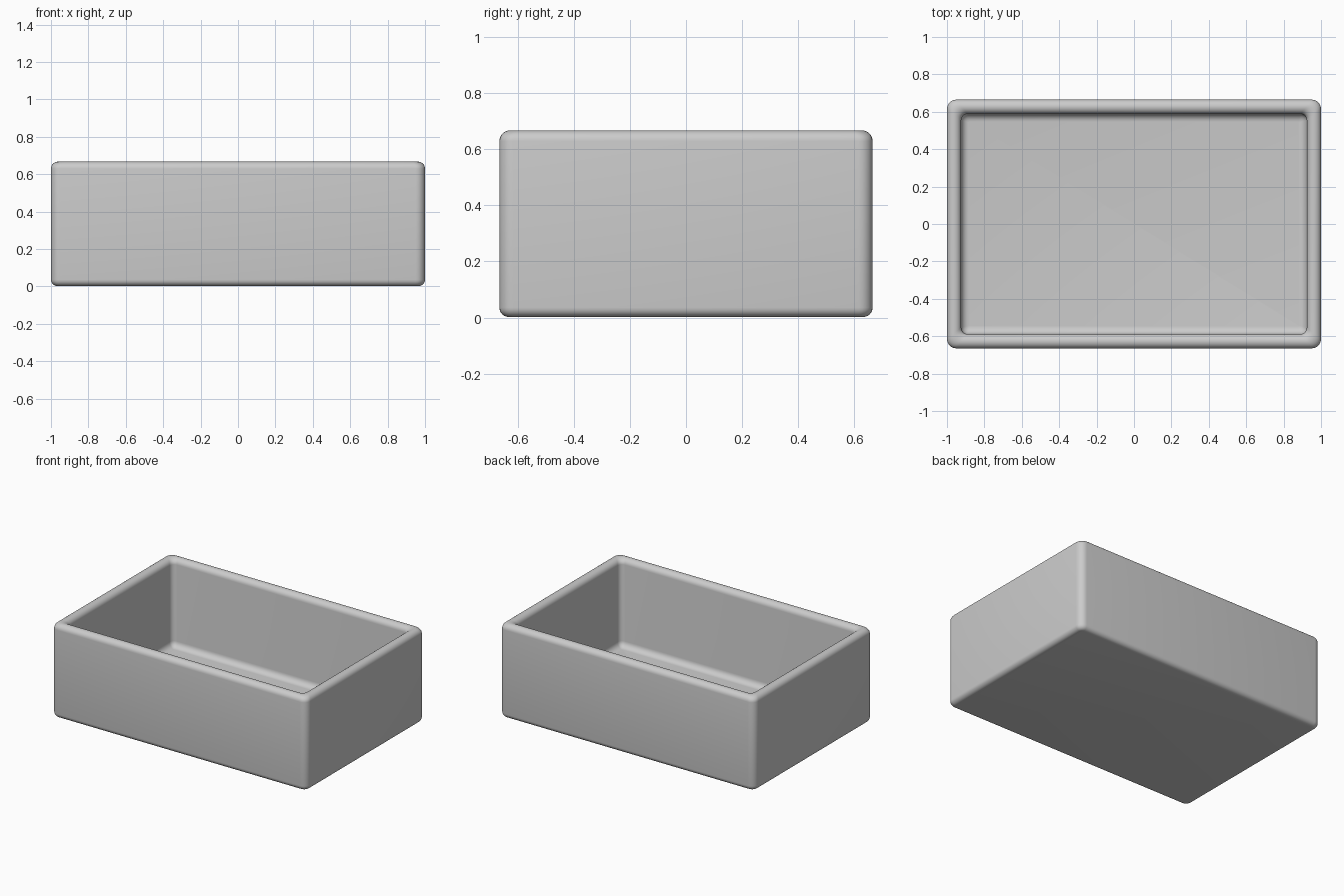
import bpy, bmesh
from math import sin, cos, pi

if "Cube" in bpy.data.objects:
    bpy.data.objects.remove(bpy.data.objects["Cube"])

HX, HY, H, Z0 = 1.0, 0.665, 0.667, 0.002   # half sizes, top and base heights
WALL, FLOOR = 0.076, 0.047
R_BASE, R_IN = 0.034, 0.042                # fillets at base and inner floor
R_OUT = 0.05                               # outer vertical corners
R_RIM = WALL / 2
SEG = 6


def arc(ci, cz, r, a0, a1, n=SEG):
    """Arc in (inset, z) space."""
    return [(ci + r * cos(a0 + (a1 - a0) * k / n),
             cz + r * sin(a0 + (a1 - a0) * k / n)) for k in range(n + 1)]


def rounded_rect(bm, inset, z, r):
    """Ring of vertices following a rectangle with round corners."""
    ring = []
    for q, (sx, sy) in enumerate([(1, 1), (-1, 1), (-1, -1), (1, -1)]):
        cx, cy = sx * (HX - inset - r), sy * (HY - inset - r)
        for k in range(SEG + 1):
            a = (q + k / SEG) * pi / 2
            ring.append(bm.verts.new((cx + r * cos(a), cy + r * sin(a), z)))
    return ring


# Wall cross-section: base fillet, round rim, inner floor fillet
base = arc(R_BASE, Z0 + R_BASE, R_BASE, 1.5 * pi, pi)
rim = arc(R_RIM, H - R_RIM, R_RIM, pi, 0, 2 * SEG)
inner = arc(WALL + R_IN, FLOOR + R_IN, R_IN, pi, 1.5 * pi)
r_inner = R_OUT - WALL * 0.2

# Loft the section around the box and cap the underside and inner floor
bm = bmesh.new()
rings = [rounded_rect(bm, i, z, R_OUT - i) for i, z in base]
rings += [rounded_rect(bm, i, z, R_OUT - i * 0.2) for i, z in rim]
rings += [rounded_rect(bm, i, z, r_inner - (i - WALL) * 0.7) for i, z in inner]
for a, b in zip(rings, rings[1:]):
    n = len(a)
    for k in range(n):
        bm.faces.new((a[k], a[(k + 1) % n], b[(k + 1) % n], b[k]))
bm.faces.new(rings[0])
bm.faces.new(rings[-1])
bmesh.ops.recalc_face_normals(bm, faces=bm.faces)

mesh = bpy.data.meshes.new("open_box")
bm.to_mesh(mesh)
bm.free()
box = bpy.data.objects.new("open_box", mesh)
bpy.context.collection.objects.link(box)
bpy.context.view_layer.objects.active = box
box.select_set(True)
bpy.ops.object.shade_smooth_by_angle()
